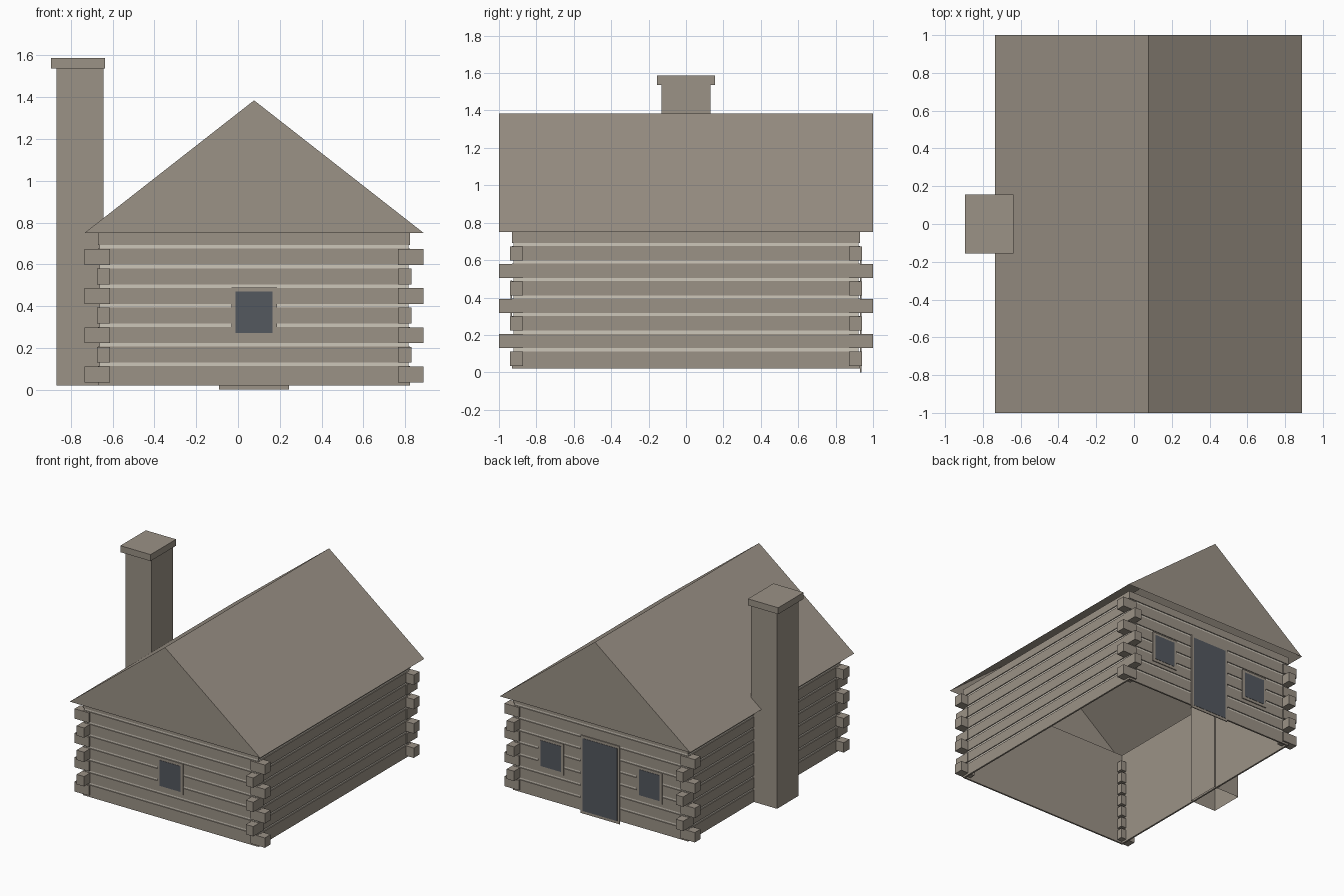
import bpy, bmesh

if "Cube" in bpy.data.objects:
    bpy.data.objects.remove(bpy.data.objects["Cube"], do_unlink=True)


def srgb(*rgb):
    return [((c / 255 + 0.055) / 1.055) ** 2.4 for c in rgb] + [1.0]


def material(name, color):
    m = bpy.data.materials.new(name)
    m.use_nodes = True
    m.diffuse_color = color
    bsdf = next(n for n in m.node_tree.nodes if n.type == 'BSDF_PRINCIPLED')
    bsdf.inputs["Base Color"].default_value = color
    bsdf.inputs["Roughness"].default_value = 0.9
    return m


WOOD = material("weathered_wood", srgb(155, 146, 134))
CHINK = material("pale_chinking", srgb(206, 199, 186))
GLASS = material("dark_glass", srgb(84, 88, 95))

CX = 0.077                      # centre line of the house
HX, HY = 0.747, 0.93            # half sizes of the walls
BASE, EAVE, RIDGE = 0.02, 0.75, 1.385
ROW, SEAM = 0.0937, 0.017       # log spacing and seam height


def finish(name, bm, mat):
    bmesh.ops.recalc_face_normals(bm, faces=bm.faces)
    mesh = bpy.data.meshes.new(name)
    bm.to_mesh(mesh)
    bm.free()
    mesh.materials.append(mat)
    obj = bpy.data.objects.new(name, mesh)
    bpy.context.scene.collection.objects.link(obj)
    return obj


def box(name, x, y, z, mat, open_bottom=False):
    bm = bmesh.new()
    bmesh.ops.create_cube(bm, size=1)
    for v in bm.verts:
        for i, (lo, hi) in enumerate((x, y, z)):
            v.co[i] = hi if v.co[i] > 0 else lo
    bmesh.ops.recalc_face_normals(bm, faces=bm.faces)
    if open_bottom:
        low = [f for f in bm.faces if f.calc_center_median().z < z[0] + 0.001]
        bmesh.ops.delete(bm, geom=low, context='FACES')
    return finish(name, bm, mat)


def wall_ring(name, z0, z1, outer, inner, mat):
    """Closed rectangular ring around the house; outer and inner are insets."""
    bm = bmesh.new()
    loops = []
    for inset, z in ((outer, z0), (outer, z1), (inner, z1), (inner, z0)):
        a, b = HX - inset, HY - inset
        loops.append([bm.verts.new((CX + sx * a, sy * b, z))
                      for sx, sy in ((-1, -1), (1, -1), (1, 1), (-1, 1))])
    for i in range(4):
        p, q = loops[i], loops[(i + 1) % 4]
        for k in range(4):
            n = (k + 1) % 4
            bm.faces.new((p[k], p[n], q[n], q[k]))
    return finish(name, bm, mat)


# Log courses with recessed pale seams, and a plain inner lining
bottom = BASE
for i in range(8):
    seam = 0.121 + ROW * i
    top = EAVE if i == 7 else seam - SEAM / 2
    wall_ring(f"wall_log_{i}", bottom, top, 0, 0.01, WOOD)
    if i < 7:
        wall_ring(f"wall_seam_{i}", top, top + SEAM, 0.007, 0.01, CHINK)
    bottom = top + SEAM
wall_ring("wall_lining", BASE, EAVE, 0.01, 0.013, WOOD)

# Interlocking log ends, alternating direction by row
for i in range(7):
    z0 = 0.035 + ROW * i
    out_x, out_y = (0.812, 0.942) if i % 2 == 0 else (0.753, 1.0)
    for sx, side in ((-1, "right"), (1, "left")):
        for sy, end in ((-1, "front"), (1, "back")):
            box(f"log_end_{end}_{side}_{i}",
                sorted((CX + sx * 0.69, CX + sx * out_x)),
                sorted((sy * 0.872, sy * out_y)), (z0, z0 + 0.076), WOOD)

# Gable roof, open underneath
bm = bmesh.new()
ends = [[bm.verts.new((CX + dx, y, z)) for dx, z in
         ((-0.812, EAVE), (0, RIDGE), (0.812, EAVE))] for y in (-1, 1)]
f, b = ends
bm.faces.new(f)
bm.faces.new(b)
for k in (0, 1):
    bm.faces.new((f[k], f[k + 1], b[k + 1], b[k]))
finish("roof", bm, WOOD)

# Chimney with cap
box("chimney_stack", (-0.868, -0.645), (-0.13, 0.13), (BASE, 1.54), WOOD, True)
box("chimney_cap", (-0.895, -0.637), (-0.155, 0.155), (1.537, 1.587), WOOD)


def opening(name, x, z, half_w, half_h, border, sy):
    """Thin framed panel on the front (sy=-1) or back (sy=1) wall."""
    for part, grow, depth, mat in (("frame", 0, 0.007, WOOD),
                                   ("pane", border, 0.009, GLASS)):
        box(f"{name}_{part}", (x - half_w + grow, x + half_w - grow),
            sorted((sy * HY, sy * (HY + depth))),
            (z - half_h + grow, z + half_h - grow), mat)


# Windows and door
opening("front_window", CX, 0.37, 0.109, 0.12, 0.021, -1)
for s, side in ((-1, "right"), (1, "left")):
    opening(f"back_window_{side}", CX + s * 0.42, 0.37, 0.109, 0.12, 0.021, 1)
opening("back_door", CX, 0.3, 0.167, 0.3, 0.02, 1)
